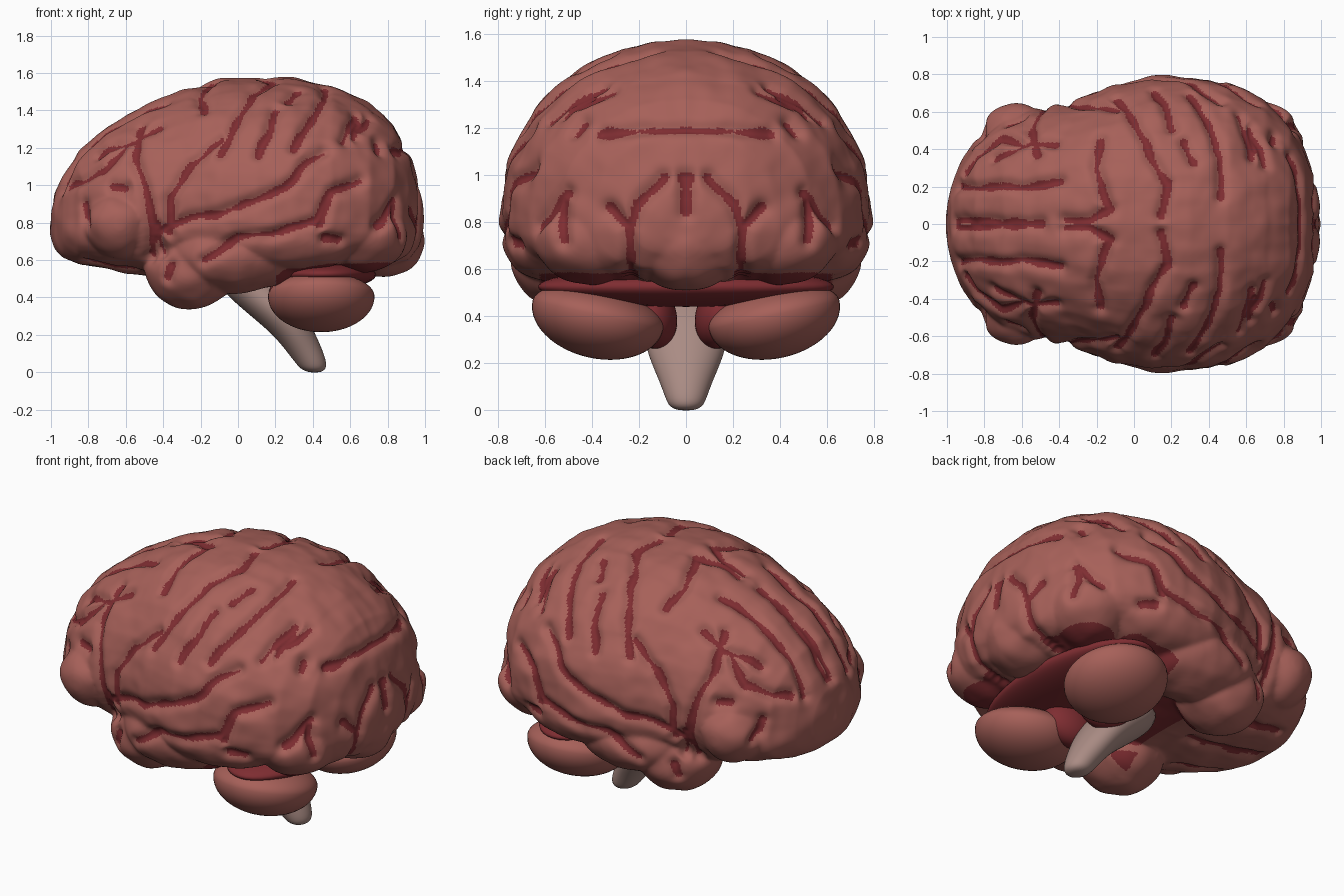
import bpy, bmesh, math
from mathutils import Vector, Matrix, noise
from mathutils.bvhtree import BVHTree
from mathutils.kdtree import KDTree

if "Cube" in bpy.data.objects:
    bpy.data.objects.remove(bpy.data.objects["Cube"])


def material(name, rgb):
    m = bpy.data.materials.new(name)
    m.diffuse_color = (*rgb, 1)
    m.use_nodes = True
    m.node_tree.nodes["Principled BSDF"].inputs["Base Color"].default_value = m.diffuse_color
    return m


PINK = material("cortex_pink", (0.385, 0.118, 0.10))
RED = material("groove_red", (0.21, 0.026, 0.031))
STEM = material("stem_beige", (0.40, 0.26, 0.23))


def make(name, bm, *mats):
    bmesh.ops.recalc_face_normals(bm, faces=bm.faces)
    me = bpy.data.meshes.new(name)
    bm.to_mesh(me)
    bm.free()
    ob = bpy.data.objects.new(name, me)
    bpy.context.collection.objects.link(ob)
    for m in mats:
        me.materials.append(m)
    me.polygons.foreach_set("use_smooth", [True] * len(me.polygons))
    return ob


def apply(ob, kind, **settings):
    mod = ob.modifiers.new(kind, kind)
    for k, v in settings.items():
        setattr(mod, k, v)
    bpy.context.view_layer.objects.active = ob
    bpy.ops.object.modifier_apply(modifier=mod.name)


def ellipsoid(bm, c, r, tilt=0):
    mat = Matrix.Translation(c) @ Matrix.Rotation(tilt, 4, 'X') @ Matrix.Diagonal((*r, 1))
    return bmesh.ops.create_uvsphere(bm, u_segments=48, v_segments=28, radius=1, matrix=mat)


def loft(bm, rings):
    rows = [[bm.verts.new(p) for p in ring] for ring in rings]
    n = len(rows[0])
    for a, b in zip(rows, rows[1:]):
        for i in range(n):
            bm.faces.new((a[i], a[(i + 1) % n], b[(i + 1) % n], b[i]))
    bm.faces.new(rows[0])
    bm.faces.new(rows[-1])


# Cerebrum hull: x, half width, top, widest height, bottom
stations = [
    (-0.995, .08, .88, .80, .73), (-0.978, .19, .97, .80, .67), (-0.935, .30, 1.06, .80, .62),
    (-0.85, .44, 1.19, .80, .58), (-0.70, .55, 1.32, .82, .55), (-0.50, .62, 1.43, .85, .52),
    (-0.30, .665, 1.51, .85, .51), (-0.10, .745, 1.56, .83, .50), (0.10, .79, 1.575, .80, .51),
    (0.30, .79, 1.57, .80, .54), (0.50, .755, 1.53, .80, .55), (0.70, .66, 1.43, .80, .55),
    (0.83, .545, 1.32, .80, .57), (0.91, .40, 1.19, .80, .60), (0.97, .22, 1.0, .80, .66),
    (0.99, .10, .89, .80, .72)]


def section(x, w, top, mid, bot):
    ring = []
    for i in range(40):
        a = math.tau * i / 40
        c, s = math.cos(a), math.sin(a)
        if s >= 0:
            ring.append((x, w * math.copysign(abs(c) ** .95, c), mid + (top - mid) * s ** .95))
        else:
            ring.append((x, w * math.copysign(abs(c) ** .7, c), mid - (mid - bot) * abs(s) ** .8))
    return ring


bm = bmesh.new()
loft(bm, [section(*s) for s in stations])
# Lobes that bulge out of the hull
ellipsoid(bm, (0.77, 0, .70), (.225, .225, .19))
for s in (-1, 1):
    ellipsoid(bm, (-0.25, s * .42, .55), (.24, .24, .21))
    ellipsoid(bm, (-0.02, s * .49, .63), (.36, .25, .20))
    ellipsoid(bm, (0.25, s * .53, .72), (.42, .25, .18))
    ellipsoid(bm, (-0.63, s * .42, .79), (.19, .225, .18))
    ellipsoid(bm, (0.68, s * .41, .73), (.22, .24, .19))
cerebrum = make("cerebrum", bm, PINK, RED)
apply(cerebrum, 'REMESH', mode='VOXEL', voxel_size=0.0105)
apply(cerebrum, 'SMOOTH', factor=.5, iterations=10)

# Groove paths, drawn on the side (x, z), the top (x, y), the back (y, z) and below (x, y)
side = [
    [(-.09, 1.25), (-.25, 1.11), (-.35, .93), (-.37, .74)],
    [(-.46, .62), (-.42, .74), (-.34, .80), (0, .88), (.24, .99), (.33, 1.08), (.46, 1.18)],
    [(-.44, .78), (-.40, .64)],
    [(-.18, .60), (0, .71), (.33, .78), (.42, .83), (.50, .96), (.66, 1.03)],
    [(-.52, 1.31), (-.55, 1.15), (-.50, .98), (-.46, .78), (-.45, .64)],
    [(-.90, 1.0), (-.72, 1.08), (-.60, 1.22)],
    [(.20, 1.40), (.16, 1.27), (.11, 1.16)],
    [(.74, .78), (.79, .85), (.84, .92)],
    [(.63, 1.38), (.56, 1.24)], [(-.38, .50), (-.36, .56)], [(.47, .71), (.54, .70)],
    [(-.82, .90), (-.80, .80)], [(.44, .80), (.48, .92)], [(-.66, 1.0), (-.60, .99)]]
top = [
    [(-.96, .012), (-.75, .012), (-.5, 0)], [(-.37, .02), (-.24, .02), (-.13, .08)],
    [(-.94, .20), (-.6, .20), (-.4, .22)], [(-.75, .35), (-.55, .44), (-.42, .43)],
    [(-.18, .45), (-.20, .3), (-.14, .1)],
    [(-.10, .67), (-.04, .62), (.03, .50), (.10, .35), (.18, .22), (.14, .05)],
    [(.30, .69), (.40, .55), (.46, .35), (.46, .15)],
    [(.27, .43), (.32, .33)], [(.62, .52), (.64, .40)]]
back = [
    [(.36, 1.17), (.2, 1.2), (0, 1.2)], [(.10, 1.0), (.19, .88), (.24, .76), (.23, .56)],
    [(.53, .88), (.52, .72)], [(0, 1.0), (0, .84)], [(.32, 1.35), (.45, 1.31)],
    [(.44, 1.22), (.47, 1.18)], [(.24, .78), (.33, .85)]]
below = [[(-.88, 0), (-.4, 0)], [(-.8, .27), (-.55, .30)]]
views = [
    (side, lambda a, b: (a, -2, b), (0, 1, 0)),
    (top, lambda a, b: (a, -b, 3), (0, 0, -1)),
    (back, lambda a, b: (2, -a, b), (-1, 0, 0)),
    (below, lambda a, b: (a, -b, -1), (0, 0, 1))]

# Project the paths onto the surface, on both halves
me = cerebrum.data
tree = BVHTree.FromPolygons([v.co for v in me.vertices], [p.vertices for p in me.polygons])
marks = []
for paths, place, ray in views:
    for path in paths:
        for (a0, b0), (a1, b1) in zip(path, path[1:]):
            n = max(2, int(math.hypot(a1 - a0, b1 - b0) / .008))
            for i in range(n + 1):
                t = i / n
                hit = tree.ray_cast(Vector(place(a0 + (a1 - a0) * t, b0 + (b1 - b0) * t)), Vector(ray))[0]
                if hit:
                    # slight waviness keeps the grooves organic
                    hit = hit + .018 * noise.noise_vector(hit * 7)
                    marks += [hit, Vector((hit.x, -hit.y, hit.z))]
kd = KDTree(len(marks))
for i, p in enumerate(marks):
    kd.insert(p, i)
kd.balance()

# Colour the grooves, and the underside around the stem
for f in me.polygons:
    c = f.center
    q = Vector((c.x, abs(c.y), c.z))
    under = f.normal.z < -.5 and -.2 < c.x < .68 and q.y < .3 and c.z < .62
    gap = f.normal.z < -.3 and .2 < c.x < .85 and .21 < q.y < .62 and c.z < .585
    if under or gap or kd.find(c)[2] < .020 + .018 * noise.noise(q * 8):
        f.material_index = 1

# Press the grooves in, puff up the folds between them
moved = []
for v in me.vertices:
    p = v.co
    q = Vector((p.x, abs(p.y), p.z))
    d = kd.find(p)[2]
    h = .004 + .012 * noise.noise(q * 6) + .005 * noise.noise(q * 11) - .028 * math.exp(-(d / .036) ** 2)
    moved.append(p + v.normal * h)
for v, p in zip(me.vertices, moved):
    v.co = p
me.polygons.foreach_set("use_smooth", [True] * len(me.polygons))

# Dark tissue between cerebrum and cerebellum, and beside the stem
bm = bmesh.new()
ellipsoid(bm, (0.45, 0, .525), (.29, .63, .085))
ellipsoid(bm, (0.33, 0, .51), (.22, .22, .07))
for s in (-1, 1):
    ellipsoid(bm, (0.33, s * .145, .40), (.17, .105, .14), s * -.25)
make("inner_tissue", bm, RED)

# Cerebellum, one bowl-shaped lobe on each side
for s, name in ((-1, "cerebellum_right"), (1, "cerebellum_left")):
    bm = bmesh.new()
    ellipsoid(bm, (0, 0, 0), (.285, .285, .185))
    for v in bm.verts:
        if v.co.z > 0:
            v.co.z *= .62
    bm.transform(Matrix.Translation((.445, s * .375, .405)) @ Matrix.Rotation(s * .22, 4, 'X'))
    make(name, bm, PINK)

# Brain stem: x, z, thickness, half width
path = [(-.05, .58, .13, .15), (.09, .43, .12, .17), (.20, .34, .12, .185), (.285, .24, .10, .165),
        (.355, .13, .088, .115), (.395, .05, .082, .088), (.405, .015, .068, .072), (.41, -.002, .03, .035)]
bm = bmesh.new()
rings = []
for x, z, t, w in path:
    # rings level out towards the tip
    k = Vector((.83, 0, .55)) if z > .1 else Vector((.98, 0, .12 if z > .02 else 0))
    rings.append([Vector((x, 0, z)) + k * t * math.cos(math.tau * i / 24)
                  + Vector((0, w * math.sin(math.tau * i / 24), 0)) for i in range(24)])
loft(bm, rings)
stem = make("brain_stem", bm, STEM)
apply(stem, 'SUBSURF', levels=2)
